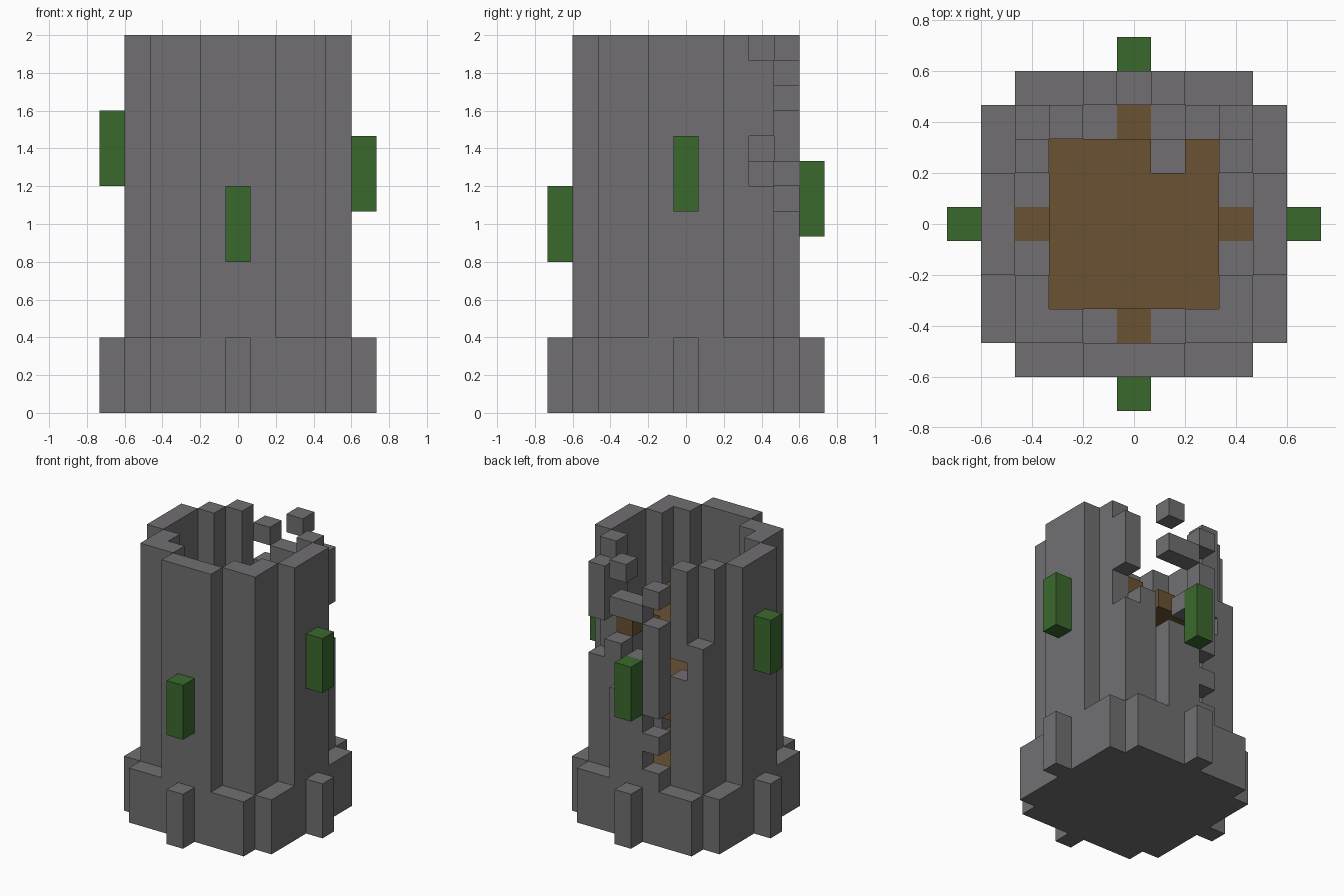
import bpy, bmesh

U = 2 / 15      # edge of one block
TOP = 15        # height in blocks

cube = bpy.data.objects.get("Cube")
if cube:
    bpy.data.objects.remove(cube, do_unlink=True)


def material(name, rgb):
    m = bpy.data.materials.new(name)
    m.use_nodes = True
    m.diffuse_color = (*rgb, 1)
    m.node_tree.nodes["Principled BSDF"].inputs["Base Color"].default_value = (*rgb, 1)
    return m


stone = material("grey stone", (0.165, 0.159, 0.168))
wood = material("brown wood", (0.144, 0.084, 0.034))
leaf = material("green banner", (0.043, 0.141, 0.026))


def blocks(xs, ys, zs):
    return {(x, y, z) for x in xs for y in ys for z in zs}


def column(x, y, zs):
    return blocks([x], [y], zs)


span = lambda n: range(-n, n + 1)

# Stepped foundation with a buttress in the middle of each side
base = blocks(span(4), span(3), range(3)) | blocks(span(3), span(4), range(3))
base |= blocks([0], span(5), range(3)) | blocks(span(5), [0], range(3))

# Wooden floors, the lowest one set into the foundation
ground_floor = blocks(span(2), span(2), [2]) | blocks([0], span(3), [2]) | blocks(span(3), [0], [2])
base -= ground_floor
middle_floor = blocks(span(2), span(2), [6])
upper_floor = blocks(span(2), span(2), [10]) - {(1, 2, 10)}

# Tower walls: four projecting panels joined by angled corners
wall = set()
shaft = range(3, TOP)
for s in (-1, 1):
    wall |= blocks(span(1), [4 * s], shaft) | blocks([4 * s], span(1), shaft)
    for t in (-1, 1):
        for x, y in ((2, 3), (3, 3), (3, 2)):
            wall |= column(x * s, y * t, shaft)

# Collapsed parts of the back wall
wall -= column(1, 4, [8, 9, 10, 11, 13])
wall -= column(0, 4, [8, 10, 11, 13, 14])
wall -= column(-1, 4, [4, 6, 12, 14])
wall -= column(2, 3, range(10, TOP))
wall -= column(3, 3, [9, 10, 14])
wall -= column(-2, 3, [9])
wall -= column(-3, 3, range(11, TOP))

parts = {
    "foundation": (base, stone),
    "tower_wall": (wall, stone),
    "fallen_block": ({(1, 2, 7)}, stone),
    "ground_floor": (ground_floor, wood),
    "middle_floor": (middle_floor, wood),
    "upper_floor": (upper_floor, wood),
    "front_banner": (column(0, -5, range(6, 9)), leaf),
    "back_banner": (column(0, 5, range(7, 10)), leaf),
    "left_banner": (column(5, 0, range(8, 11)), leaf),
    "right_banner": (column(-5, 0, range(9, 12)), leaf),
}
solid = set().union(*(cells for cells, _ in parts.values()))


def build(name, cells, mat):
    """Mesh the outer faces of a set of blocks."""
    bm = bmesh.new()
    for cell in sorted(cells):
        for axis in range(3):
            for side in (-1, 1):
                near = list(cell)
                near[axis] += side
                if tuple(near) in solid:
                    continue
                ring = []
                for a, b in ((-1, -1), (1, -1), (1, 1), (-1, 1))[::side]:
                    p = [cell[0], cell[1], cell[2] + 0.5]
                    p[axis] += side / 2
                    p[(axis + 1) % 3] += a / 2
                    p[(axis + 2) % 3] += b / 2
                    ring.append(bm.verts.new([c * U for c in p]))
                bm.faces.new(ring)
    bmesh.ops.remove_doubles(bm, verts=bm.verts[:], dist=U / 100)
    bmesh.ops.dissolve_limit(bm, angle_limit=0.01, verts=bm.verts[:], edges=bm.edges[:])
    bmesh.ops.triangulate(bm, faces=[f for f in bm.faces if len(f.verts) > 4])
    mesh = bpy.data.meshes.new(name)
    bm.to_mesh(mesh)
    bm.free()
    mesh.materials.append(mat)
    bpy.context.collection.objects.link(bpy.data.objects.new(name, mesh))


for name, (cells, mat) in parts.items():
    build(name, cells, mat)
